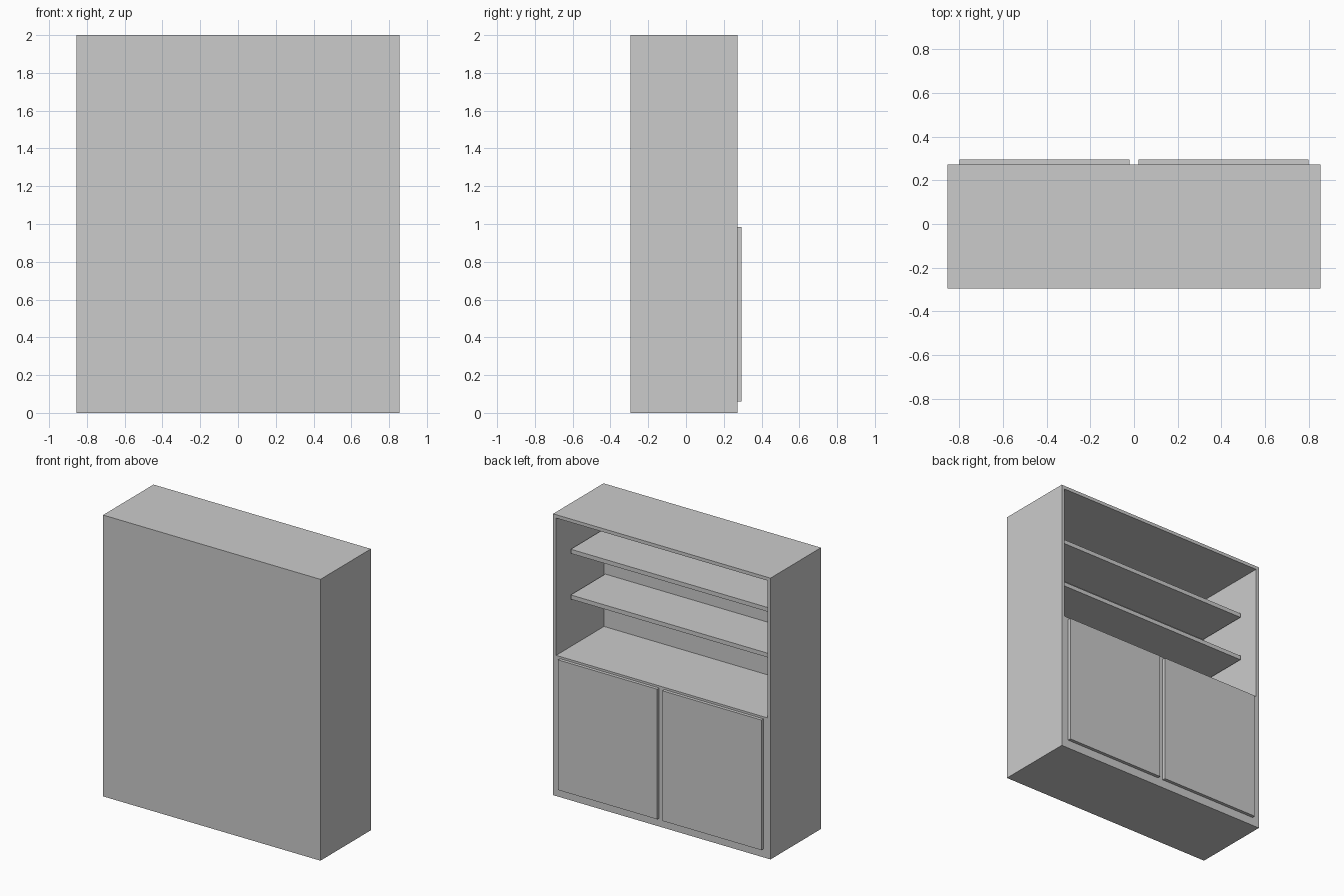
import bpy, bmesh
from mathutils import Matrix, Vector

if "Cube" in bpy.data.objects:
    bpy.data.objects.remove(bpy.data.objects["Cube"])


def box_mesh(lo, hi):
    lo, hi = Vector(lo), Vector(hi)
    bm = bmesh.new()
    bmesh.ops.create_cube(bm, size=1, matrix=Matrix.Translation((lo + hi) / 2)
                          @ Matrix.Diagonal((*(hi - lo), 1)))
    return bm


def finish(name, bm):
    mesh = bpy.data.meshes.new(name)
    bmesh.ops.recalc_face_normals(bm, faces=bm.faces)
    bm.to_mesh(mesh)
    bm.free()
    ob = bpy.data.objects.new(name, mesh)
    bpy.context.collection.objects.link(ob)
    return ob


HALF_W, FRONT, BACK, WALL = 0.855, 0.272, -0.295, 0.034
INNER_W, INNER_BACK, COUNTER = HALF_W - WALL, -0.266, 1.0

# Cabinet body: open side (+y) inset, floor of the recess raised, then pushed in
bm = box_mesh((-HALF_W, BACK, 0), (HALF_W, FRONT, 2))
opening = max(bm.faces, key=lambda f: f.calc_center_median().y)
bmesh.ops.inset_region(bm, faces=[opening], thickness=WALL)
for v in opening.verts:
    if v.co.z < 1:
        v.co.z = COUNTER
recess = bmesh.ops.extrude_discrete_faces(bm, faces=[opening])["faces"][0]
for v in recess.verts:
    v.co.y = INNER_BACK
finish("cabinet_body", bm)

# Two shelves, set back from the opening
for name, top in (("lower_shelf", 1.375), ("upper_shelf", 1.70)):
    finish(name, box_mesh((-INNER_W, INNER_BACK, top - 0.03), (INNER_W, 0.122, top)))

# Pair of doors standing proud of the lower half
for name, x in (("left_door", -0.41), ("right_door", 0.41)):
    finish(name, box_mesh((x - 0.39, FRONT, 0.06), (x + 0.39, 0.295, 0.985)))
